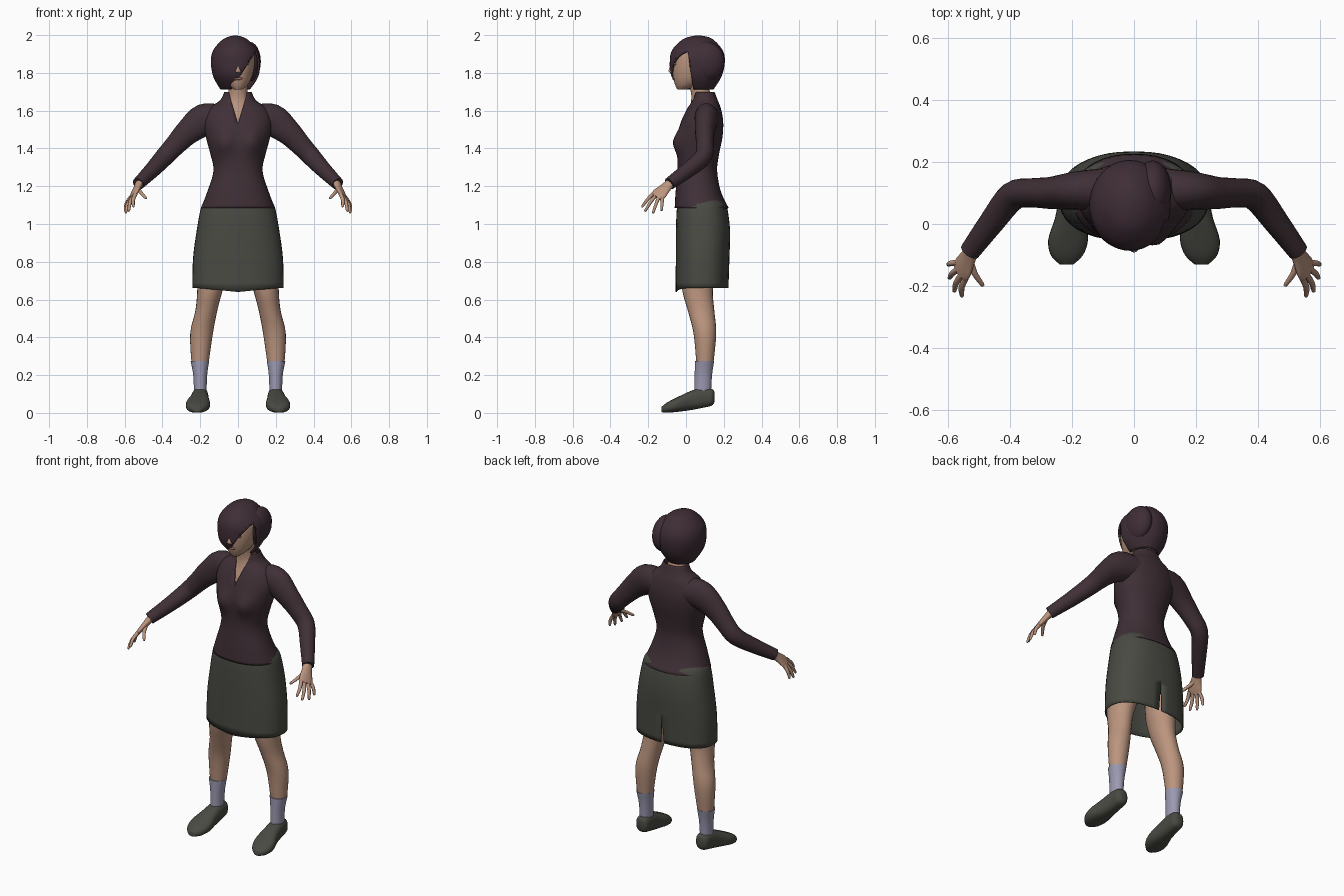
import bpy, bmesh, math
from mathutils import Vector

if "Cube" in bpy.data.objects:
    bpy.data.objects.remove(bpy.data.objects["Cube"])


def material(name, r, g, b):
    m = bpy.data.materials.new(name)
    m.use_nodes = True
    m.diffuse_color = (r, g, b, 1)
    bsdf = m.node_tree.nodes["Principled BSDF"]
    bsdf.inputs["Base Color"].default_value = (r, g, b, 1)
    bsdf.inputs["Roughness"].default_value = 0.8
    return m


SKIN = material("skin", 0.5, 0.3, 0.21)
CLOTH = material("plum cloth", 0.05, 0.029, 0.037)
HAIR = material("dark hair", 0.05, 0.027, 0.037)
SKIRT = material("olive grey", 0.066, 0.068, 0.055)
SOCK = material("lilac sock", 0.33, 0.32, 0.44)
LIPS = material("lips", 0.34, 0.14, 0.11)
WHITE = material("eye white", 0.55, 0.5, 0.47)
DARK = material("eye dark", 0.02, 0.014, 0.012)


def spline(rows, steps):
    """Catmull-Rom samples through rows of numbers."""
    rows = [Vector(r) for r in rows]
    out = []
    for i in range(len(rows) - 1):
        a, b = rows[max(i - 1, 0)], rows[i]
        c, d = rows[i + 1], rows[min(i + 2, len(rows) - 1)]
        for k in range(steps):
            t = k / steps
            out.append(0.5 * (2 * b + (c - a) * t + (2 * a - 5 * b + 4 * c - d) * t * t
                              + (3 * b - a - 3 * c + d) * t ** 3))
    return out + [rows[-1]]


def finish(bm, name, mat, mirror=False, thick=0):
    """Turn a bmesh into a smooth-shaded object."""
    bmesh.ops.recalc_face_normals(bm, faces=bm.faces)
    mesh = bpy.data.meshes.new(name)
    bm.to_mesh(mesh)
    bm.free()
    mesh.materials.append(mat)
    ob = bpy.data.objects.new(name, mesh)
    bpy.context.collection.objects.link(ob)
    bpy.ops.object.select_all(action='DESELECT')
    ob.select_set(True)
    bpy.context.view_layer.objects.active = ob
    bpy.ops.object.shade_smooth_by_angle(angle=math.radians(50))
    if thick:
        mod = ob.modifiers.new("Thickness", 'SOLIDIFY')
        mod.thickness, mod.offset = thick, -1
    if mirror:
        ob.modifiers.new("Mirror", 'MIRROR')


def loft(rows, axis=None, side=(1, 0, 0), n=24, steps=4, caps=(True, True), power=1.0):
    """Skin rings (x, y, z, half width, half depth) along a path or a fixed axis."""
    rows = spline(rows, steps)
    bm = bmesh.new()
    rings = []
    for i, r in enumerate(rows):
        c = Vector(r[:3])
        nxt, prv = rows[min(i + 1, len(rows) - 1)], rows[max(i - 1, 0)]
        t = Vector(axis) if axis else (Vector(nxt[:3]) - Vector(prv[:3])).normalized()
        s = Vector(side)
        s = (s - t * s.dot(t)).normalized()
        u = t.cross(s)
        ring = []
        for k in range(n):
            a = math.tau * k / n
            ca, sa = (math.copysign(abs(v) ** power, v) for v in (math.cos(a), math.sin(a)))
            ring.append(bm.verts.new(c + s * ca * r[3] + u * sa * r[4]))
        rings.append(ring)
    for a, b in zip(rings, rings[1:]):
        for k in range(n):
            bm.faces.new((a[k], a[(k + 1) % n], b[(k + 1) % n], b[k]))
    for use, ring in zip(caps, (rings[0], rings[-1])):
        if use:
            bm.faces.new(ring)
    return bm


def cut(bm, *planes):
    """Remove the region in front of every (point, normal) plane."""
    planes = [(Vector(p), Vector(q).normalized()) for p, q in planes]
    for p, q in planes:
        bmesh.ops.bisect_plane(bm, geom=bm.verts[:] + bm.edges[:] + bm.faces[:],
                               plane_co=p, plane_no=q)
    gone = [f for f in bm.faces
            if all((f.calc_center_median() - p).dot(q) > 0 for p, q in planes)]
    bmesh.ops.delete(bm, geom=gone, context='FACES')


def ball(name, mat, centre, size, mirror=False):
    bm = bmesh.new()
    bmesh.ops.create_uvsphere(bm, u_segments=20, v_segments=12, radius=1)
    bmesh.ops.scale(bm, vec=size, verts=bm.verts)
    bmesh.ops.translate(bm, vec=centre, verts=bm.verts)
    finish(bm, name, mat, mirror)


UP = (0, 0, 1)

# Blouse with bust shaping and a V neckline
bm = loft([(0, .083, 1.085, .196, .143), (0, .065, 1.17, .163, .12), (0, .06, 1.28, .13, .105),
           (0, .065, 1.37, .146, .11), (0, .075, 1.46, .17, .118), (0, .085, 1.54, .18, .112),
           (0, .095, 1.61, .155, .09), (0, .1, 1.655, .095, .068), (0, .095, 1.7, .072, .056)],
          UP, n=40, caps=(False, False), power=.9)
for v in bm.verts:
    if v.co.y < .06:
        v.co.y -= .034 * math.exp(-((abs(v.co.x) - .075) / .05) ** 2 - ((v.co.z - 1.43) / .06) ** 2)
cut(bm, ((0, 0, 1.53), (1, 0, .3)), ((0, 0, 1.53), (-1, 0, .3)), ((0, .07, 0), (0, -1, 0)))
finish(bm, "blouse", CLOTH, thick=.006)

# Sleeves
finish(loft([(.09, .11, 1.56, .07, .07), (.18, .108, 1.55, .062, .086), (.265, .1, 1.487, .052, .068),
             (.33, .1, 1.42, .047, .056), (.39, .09, 1.355, .046, .05), (.455, .01, 1.285, .041, .042),
             (.528, -.088, 1.213, .033, .033)], side=(0, 1, 0)),
       "sleeves", CLOTH, True)

# Neck and chest
finish(loft([(0, .085, 1.45, .12, .1), (0, .09, 1.55, .12, .094), (0, .09, 1.62, .085, .07),
             (0, .08, 1.68, .054, .052), (0, .06, 1.78, .05, .05)], UP),
       "neck_and_chest", SKIN)

# Skirt with a dipped front hem and a slit at the back
bm = loft([(0, .085, 1.13, .17, .11), (0, .085, 1.09, .195, .132), (0, .09, .97, .218, .143),
           (0, .088, .82, .238, .142), (0, .085, .66, .242, .14)],
          UP, n=40, caps=(False, False), power=.85)
for v in bm.verts:
    if v.co.z < .665 and v.co.y < .05:
        v.co.z -= .02 * max(0, 1 - abs(v.co.x) / .2)
cut(bm, ((0, 0, .83), (1, 0, -.06)), ((0, 0, .83), (-1, 0, -.06)), ((0, .1, 0), (0, 1, 0)))
finish(bm, "skirt", SKIRT, thick=.006)

# Legs, socks and shoes
finish(loft([(.12, .08, .95, .085, .095), (.135, .065, .75, .08, .09), (.15, .062, .64, .066, .08),
             (.168, .08, .54, .058, .07), (.193, .1, .42, .06, .06), (.201, .1, .26, .045, .045)], UP),
       "legs", SKIN, True)
finish(loft([(.202, .098, .275, .049, .051), (.2, .092, .2, .037, .046),
             (.2, .088, .1, .033, .044)], UP), "socks", SOCK, True)
bm = loft([(.199, .15, .085, .018, .028), (.199, .135, .083, .037, .045), (.2, .085, .08, .043, .054),
           (.204, .02, .064, .05, .05), (.212, -.05, .043, .064, .038), (.216, -.1, .028, .052, .027),
           (.217, -.13, .018, .022, .014)], (0, -1, 0), power=.8)
for v in bm.verts:
    v.co.z = max(v.co.z, 0)
finish(bm, "shoes", SKIRT, True)

# Hands: palm, four fingers and a thumb
across = Vector((-.4, -.87, .28))
finish(loft([(.518, -.075, 1.223, .026, .022), (.532, -.105, 1.195, .03, .018),
             (.55, -.14, 1.16, .041, .014), (.56, -.158, 1.142, .036, .01)], side=across),
       "palms", SKIN, True)
tips = {"index": (.555, -.234, 1.09), "middle": (.58, -.218, 1.067),
        "ring": (.596, -.175, 1.058), "little": (.6, -.13, 1.07)}


def finger(name, base, tip):
    mid = base.lerp(tip, .5) + Vector((.006, 0, .004))
    finish(loft([(*base, .011, .01), (*mid, .01, .009), (*base.lerp(tip, .92), .007, .007),
                 (*tip, .003, .003)], side=(1, 0, 0), n=10), name, SKIN, True)


for i, (name, tip) in enumerate(tips.items()):
    finger(name + "_fingers", Vector((.555, -.15, 1.15)) + across * (.03 - .02 * i), Vector(tip))
finger("thumbs", Vector((.528, -.118, 1.185)), Vector((.486, -.2, 1.135)))

# Head and face
finish(loft([(0, -.02, 1.712, .022, .025), (0, .005, 1.735, .05, .062), (0, .03, 1.78, .075, .099),
             (0, .05, 1.85, .09, .123), (0, .06, 1.92, .085, .115), (0, .06, 1.965, .04, .06)], UP),
       "head", SKIN)
finish(loft([(0, -.066, 1.86, .008, .008), (0, -.077, 1.825, .01, .011), (0, -.077, 1.806, .016, .014),
             (0, -.068, 1.797, .011, .006)], UP, n=12), "nose", SKIN)
ball("lips", LIPS, (0, -.064, 1.77), (.024, .009, .008))
ball("eye_whites", WHITE, (.043, -.058, 1.848), (.016, .007, .007), True)
ball("irises", DARK, (.043, -.063, 1.848), (.007, .004, .0065), True)
ball("eyelashes", DARK, (.044, -.06, 1.856), (.018, .006, .0025), True)
ball("eyebrows", DARK, (.045, -.055, 1.876), (.022, .006, .004), True)

# Bobbed hair swept across the face, and the side lock behind the parting
bm = loft([(-.015, .065, 1.712, .078, .08), (-.012, .056, 1.78, .119, .132), (-.013, .06, 1.86, .131, .146),
           (-.014, .06, 1.92, .117, .134), (-.015, .062, 1.97, .074, .09), (-.015, .065, 1.99, .04, .052),
           (-.015, .065, 1.998, .008, .01)], UP, n=40, caps=(False, True))
cut(bm, ((-.03, 0, 1.72), (.2, 0, -.13)), ((0, .02, 1.84), (0, -1, -.15)))
finish(bm, "bobbed_hair", HAIR, thick=.01)
ball("side_lock", HAIR, (.06, .105, 1.86), (.061, .1, .105))
